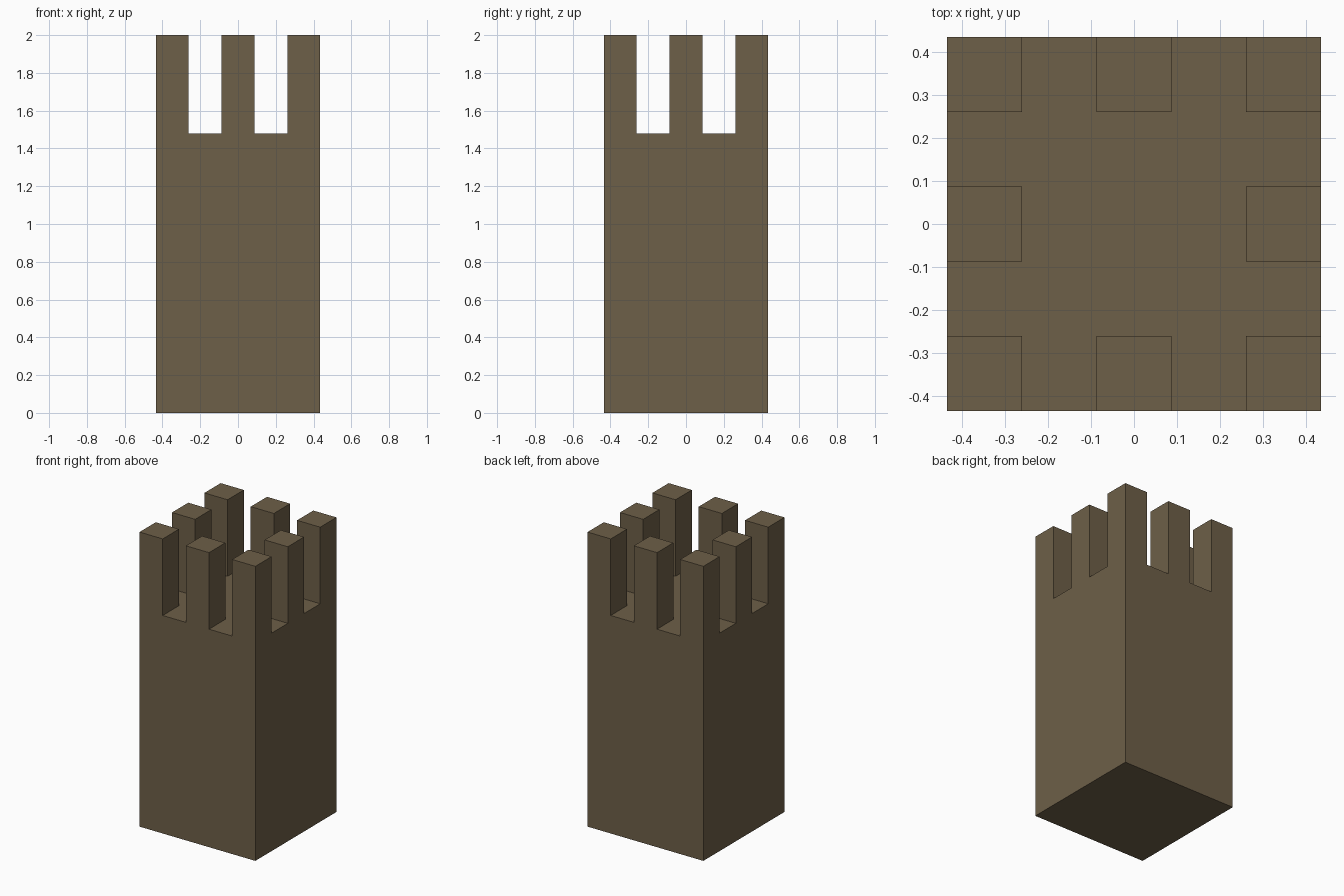
import bpy, bmesh
from mathutils import Vector

if "Cube" in bpy.data.objects:
    bpy.data.objects.remove(bpy.data.objects["Cube"])

WIDTH, FLOOR_Z, TOP_Z = 0.87, 1.48, 2.0
CELL = WIDTH / 5

# Tower body: a block standing on the ground
bm = bmesh.new()
bmesh.ops.create_cube(bm, size=1)
bmesh.ops.scale(bm, vec=(WIDTH, WIDTH, FLOOR_Z), verts=bm.verts)
bmesh.ops.translate(bm, vec=(0, 0, FLOOR_Z / 2), verts=bm.verts)

# Cut into a 5 x 5 grid
for axis in (Vector((1, 0, 0)), Vector((0, 1, 0))):
    for k in (-1.5, -0.5, 0.5, 1.5):
        bmesh.ops.bisect_plane(bm, geom=bm.verts[:] + bm.edges[:] + bm.faces[:],
                               plane_co=axis * (k * CELL), plane_no=axis)


def is_merlon(face):
    c = face.calc_center_median()
    i, j = round(c.x / CELL), round(c.y / CELL)
    return (c.z > FLOOR_Z - 0.001 and i % 2 == 0 and j % 2 == 0
            and (i, j) != (0, 0))


# Battlements: raise every other cell around the rim
merlons = [f for f in bm.faces if is_merlon(f)]
raised = bmesh.ops.extrude_discrete_faces(bm, faces=merlons)["faces"]
bmesh.ops.translate(bm, vec=(0, 0, TOP_Z - FLOOR_Z),
                    verts=list({v for f in raised for v in f.verts}))

# Merge coplanar faces into clean flat walls
bmesh.ops.dissolve_limit(bm, angle_limit=0.01, verts=bm.verts[:], edges=bm.edges[:])
bmesh.ops.recalc_face_normals(bm, faces=bm.faces[:])

mesh = bpy.data.meshes.new("battlement_tower")
bm.to_mesh(mesh)
bm.free()
tower = bpy.data.objects.new("battlement_tower", mesh)
bpy.context.collection.objects.link(tower)

# Brown stone colour
stone = bpy.data.materials.new("brown_stone")
stone.diffuse_color = (0.155, 0.115, 0.065, 1)
stone.use_nodes = True
stone.node_tree.nodes["Principled BSDF"].inputs["Base Color"].default_value = stone.diffuse_color
mesh.materials.append(stone)
